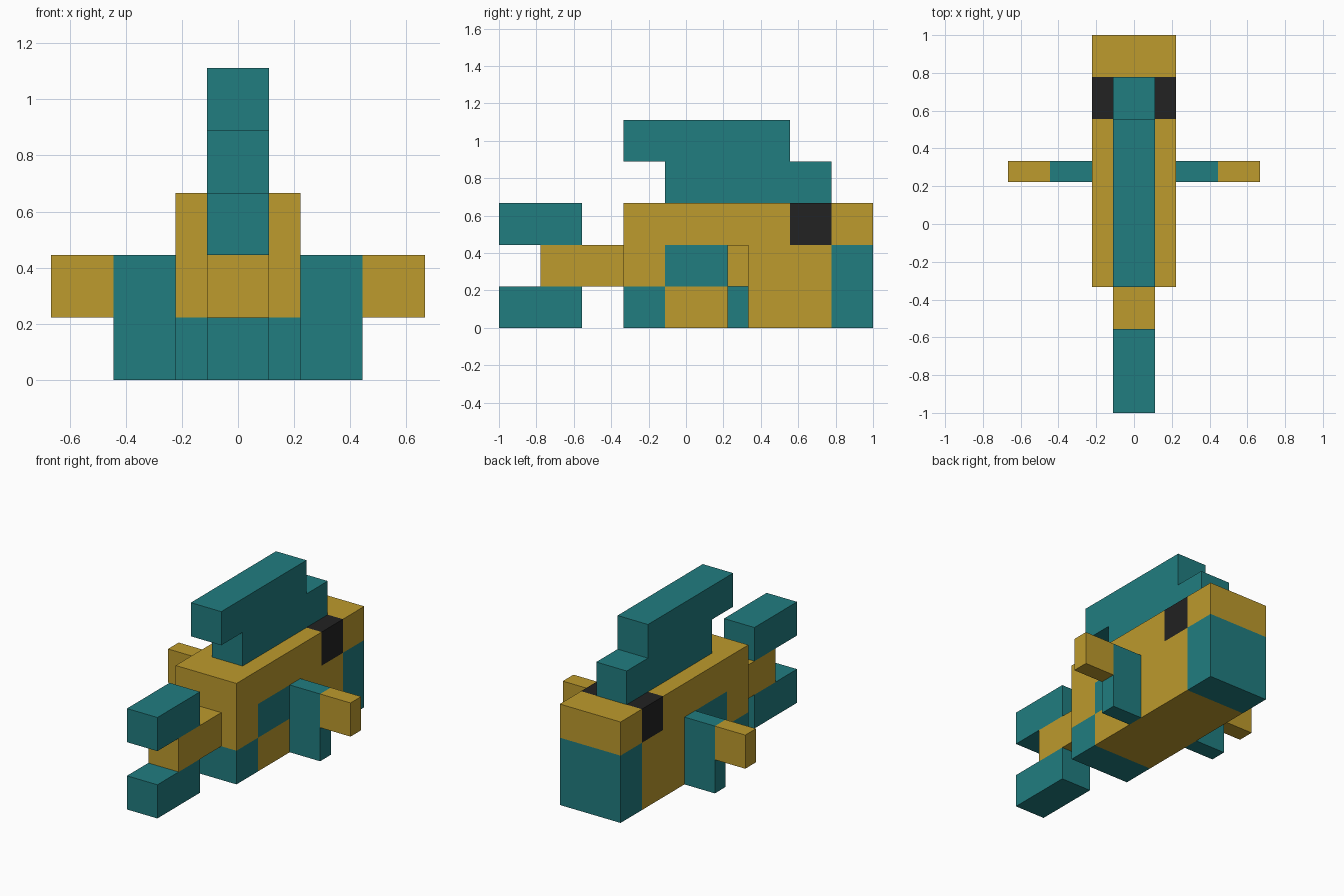
import bpy, bmesh
from mathutils import Matrix, Vector

if "Cube" in bpy.data.objects:
    bpy.data.objects.remove(bpy.data.objects["Cube"], do_unlink=True)

U = 2 / 18  # half a block; every dimension below is counted in this unit


def make_material(name, rgb):
    mat = bpy.data.materials.new(name)
    mat.use_nodes = True
    color = (*rgb, 1)
    mat.diffuse_color = color
    mat.node_tree.nodes["Principled BSDF"].inputs["Base Color"].default_value = color
    return mat


gold = make_material("gold", (0.51, 0.325, 0.026))
teal = make_material("teal", (0.015, 0.205, 0.216))
black = make_material("black", (0.016, 0.016, 0.016))


def block(name, x, y, z, mats, cuts=(), rule=None):
    """Box spanning the given ranges, optionally sliced and coloured by a rule."""
    bm = bmesh.new()
    lo, hi = (Vector(p) for p in zip(x, y, z))
    size = hi - lo
    bmesh.ops.create_cube(bm, size=1, matrix=Matrix.Translation((lo + hi) / 2)
                          @ Matrix.Diagonal((*size, 1)))
    for axis, at in cuts:
        normal = Vector((0, 0, 0))
        normal[axis] = 1
        bmesh.ops.bisect_plane(bm, geom=bm.verts[:] + bm.edges[:] + bm.faces[:],
                               plane_co=normal * at, plane_no=normal)
    if rule:
        for face in bm.faces:
            face.material_index = rule(face.calc_center_median())
    bmesh.ops.scale(bm, vec=(U, U, U), verts=bm.verts)
    mesh = bpy.data.meshes.new(name)
    bm.to_mesh(mesh)
    bm.free()
    for mat in mats:
        mesh.materials.append(mat)
    obj = bpy.data.objects.new(name, mesh)
    bpy.context.collection.objects.link(obj)
    return obj


def body_color(c):
    if c.z > 4:                                   # top layer: gold with eyes
        return 2 if 5 < c.y < 7 else 0
    if c.y > 7:                                   # snout
        return 1
    if c.z > 2:                                   # patch on each flank
        return 1 if -1 < c.y < 3 else 0
    return 1 if c.y < -1 else 0                   # lower rear


# Body with painted eyes, snout and flank patches
body_cuts = [(1, y) for y in (-1, 3, 5, 7)] + [(2, z) for z in (2, 4)]
block("body", (-2, 2), (-3, 9), (0, 6), (gold, teal, black), body_cuts, body_color)

# Stepped dorsal fin
block("dorsal_fin_lower", (-1, 1), (-1, 7), (6, 8), (teal,))
block("dorsal_fin_upper", (-1, 1), (-3, 5), (8, 10), (teal,))

# Tail and its two lobes
block("tail_stem", (-1, 1), (-7, -3), (2, 4), (gold,))
block("tail_lobe_upper", (-1, 1), (-9, -5), (4, 6), (teal,))
block("tail_lobe_lower", (-1, 1), (-9, -5), (0, 2), (teal,))

# Side fins with gold tips
for side, sign in (("left", 1), ("right", -1)):
    block("side_fin_" + side, sorted((2 * sign, 4 * sign)), (2, 3), (0, 4), (teal,))
    block("side_fin_tip_" + side, sorted((4 * sign, 6 * sign)), (2, 3), (2, 4), (gold,))
